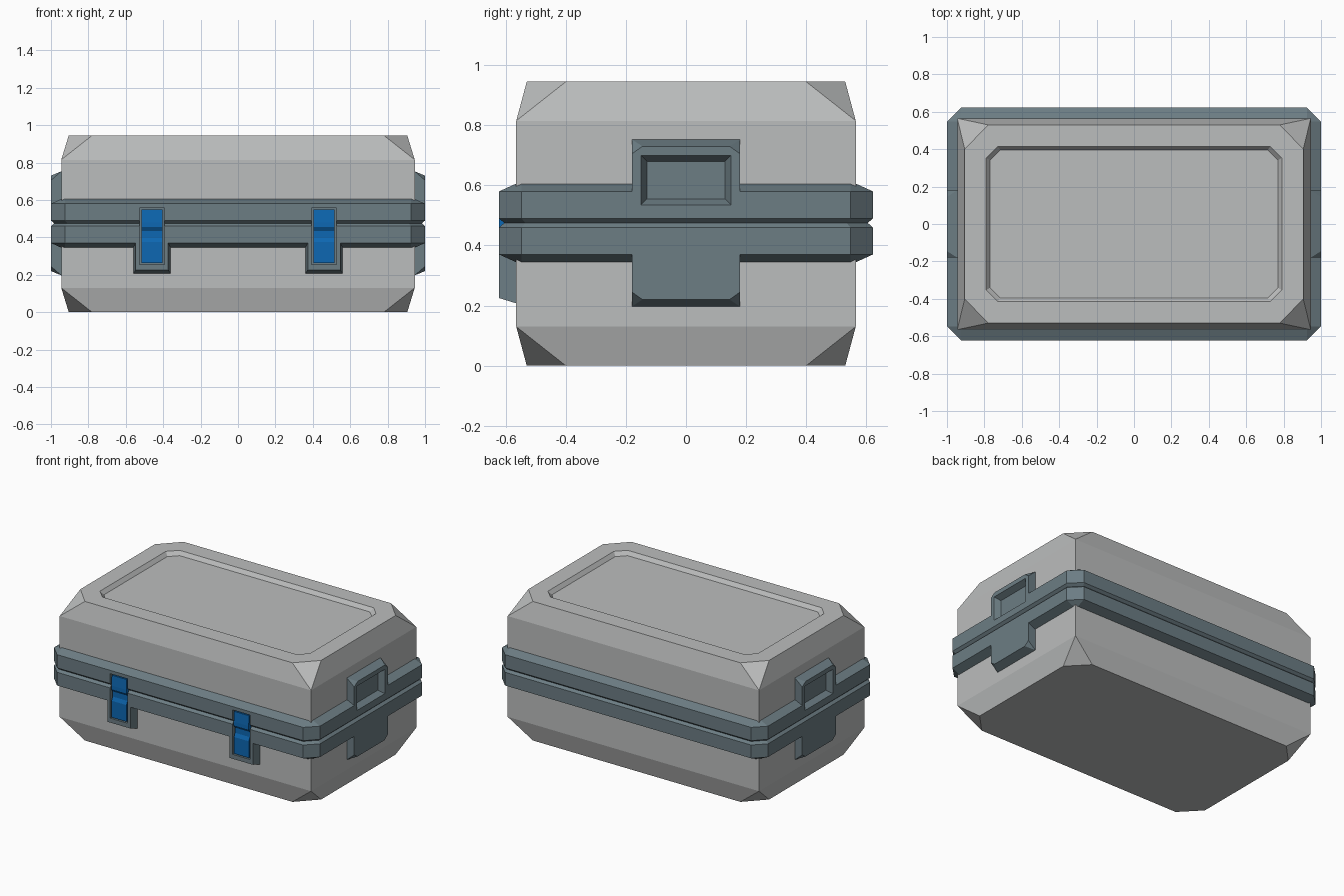
import bpy, bmesh

if "Cube" in bpy.data.objects:
    bpy.data.objects.remove(bpy.data.objects["Cube"])


def material(name, color):
    m = bpy.data.materials.new(name)
    m.diffuse_color = (*color, 1)
    m.use_nodes = True
    m.node_tree.nodes["Principled BSDF"].inputs["Base Color"].default_value = m.diffuse_color
    return m


GREY = material("light grey shell", (0.50, 0.51, 0.51))
SLATE = material("slate trim", (0.15, 0.205, 0.23))
BLUE = material("blue latch", (0.004, 0.137, 0.45))


def finish(bm, name, mat):
    bmesh.ops.recalc_face_normals(bm, faces=bm.faces)
    me = bpy.data.meshes.new(name)
    bm.to_mesh(me)
    bm.free()
    me.materials.append(mat)
    ob = bpy.data.objects.new(name, me)
    bpy.context.collection.objects.link(ob)
    return ob


def hull(name, pts, mat):
    """Convex solid around the points, with flat faces merged."""
    bm = bmesh.new()
    for p in pts:
        bm.verts.new(p)
    bmesh.ops.convex_hull(bm, input=bm.verts)
    bmesh.ops.dissolve_limit(bm, angle_limit=0.01, verts=bm.verts, edges=bm.edges)
    return finish(bm, name, mat)


def octagon(x, y, cx, cy, z):
    """Rectangle with cut corners, counter-clockwise."""
    return [(x, -y + cy, z), (x, y - cy, z), (x - cx, y, z), (-x + cx, y, z),
            (-x, y - cy, z), (-x, -y + cy, z), (-x + cx, -y, z), (x - cx, -y, z)]


def loft(name, rings, mat):
    bm = bmesh.new()
    loops = [[bm.verts.new(p) for p in r] for r in rings]
    n = len(loops[0])
    for a, b in zip(loops, loops[1:]):
        for i in range(n):
            j = (i + 1) % n
            bm.faces.new((a[i], a[j], b[j], b[i]))
    bm.faces.new(loops[0][::-1])
    bm.faces.new(loops[-1])
    return finish(bm, name, mat)


def cut(target, cutter):
    m = target.modifiers.new("recess", 'BOOLEAN')
    m.operation = 'DIFFERENCE'
    m.solver = 'EXACT'
    m.object = cutter
    cutter.hide_render = True
    bpy.context.view_layer.objects.active = target
    bpy.ops.object.modifier_apply(modifier=m.name)


cutters = []

# Case shell: box with sloped rims and triangular corner cuts
H = 0.945
pts = []
for flip in (False, True):
    ring = octagon(0.905, 0.53, 0.125, 0.13, 0)
    ring += [(sx * 0.945, sy * 0.565, 0.13) for sx in (-1, 1) for sy in (-1, 1)]
    pts += [(x, y, H - z if flip else z) for x, y, z in ring]
shell = hull("case_shell", pts, GREY)

# Sunken lid panel
lid_cut = hull("lid_cutter", octagon(0.81, 0.435, 0.067, 0.067, H + 0.025)
               + octagon(0.77, 0.395, 0.055, 0.055, H - 0.025), GREY)
cut(shell, lid_cut)
cutters.append(lid_cut)

# Trim band with a V groove at the seam: (outward offset, height, corner cut)
profile = [(0, 0.345, 0.02), (0.055, 0.37, 0.075), (0.055, 0.46, 0.075),
           (0.038, 0.475, 0.07), (0.055, 0.49, 0.075), (0.055, 0.58, 0.075),
           (0, 0.605, 0.02)]
band = loft("trim_band", [octagon(0.945 + d, 0.567 + d, c, c, z)
                          for d, z, c in profile], SLATE)

# End tabs above and below the band, with a hand recess in the upper ones
for s, side in ((1, "right"), (-1, "left")):
    tab = []
    for w in (-1, 1):
        tab += [(0.935, w * 0.18, 0.58), (1.0, w * 0.18, 0.58), (1.0, w * 0.18, 0.705),
                (1.0, w * 0.145, 0.73), (0.945, w * 0.18, 0.753), (0.935, w * 0.18, 0.753)]
    upper = hull(side + "_handle", [(s * x, y, z) for x, y, z in tab], SLATE)
    hull(side + "_lower_tab", [(s * x, y, 0.95 - z) for x, y, z in tab], SLATE)
    c = hull("handle_cutter", [(s * x, y, z) for x, g in ((1.02, 0.03), (0.96, 0.0))
                               for y in (-0.13 - g, 0.13 + g)
                               for z in (0.555 - g, 0.68 + g)], SLATE)
    cut(upper, c)
    cut(band, c)
    cutters.append(c)

# Front latches sitting in shallow slots
for s, side in ((1, "right"), (-1, "left")):
    cx = s * 0.46
    tab = hull(side + "_latch_tab",
               [(cx + w * hw, y, z) for w in (-1, 1)
                for hw, y, z in ((0.10, -0.555, 0.37), (0.10, -0.555, 0.208), (0.10, -0.567, 0.208),
                                 (0.10, -0.567, 0.37), (0.087, -0.622, 0.37), (0.087, -0.622, 0.225))],
               SLATE)
    c = hull("latch_cutter", [(cx + w * 0.066, y, z) for w in (-1, 1)
                              for y in (-0.66, -0.597) for z in (0.255, 0.557)], SLATE)
    cut(tab, c)
    cut(band, c)
    cutters.append(c)
    # Bent latch plate
    bend = [(-0.59, 0.548), (-0.618, 0.548), (-0.623, 0.48), (-0.623, 0.455), (-0.61, 0.435),
            (-0.61, 0.40), (-0.62, 0.375), (-0.62, 0.262), (-0.59, 0.262)]
    loft(side + "_latch", [[(cx + w * 0.056, y, z) for y, z in bend] for w in (-1, 1)], BLUE)

for c in cutters:
    bpy.data.objects.remove(c)
